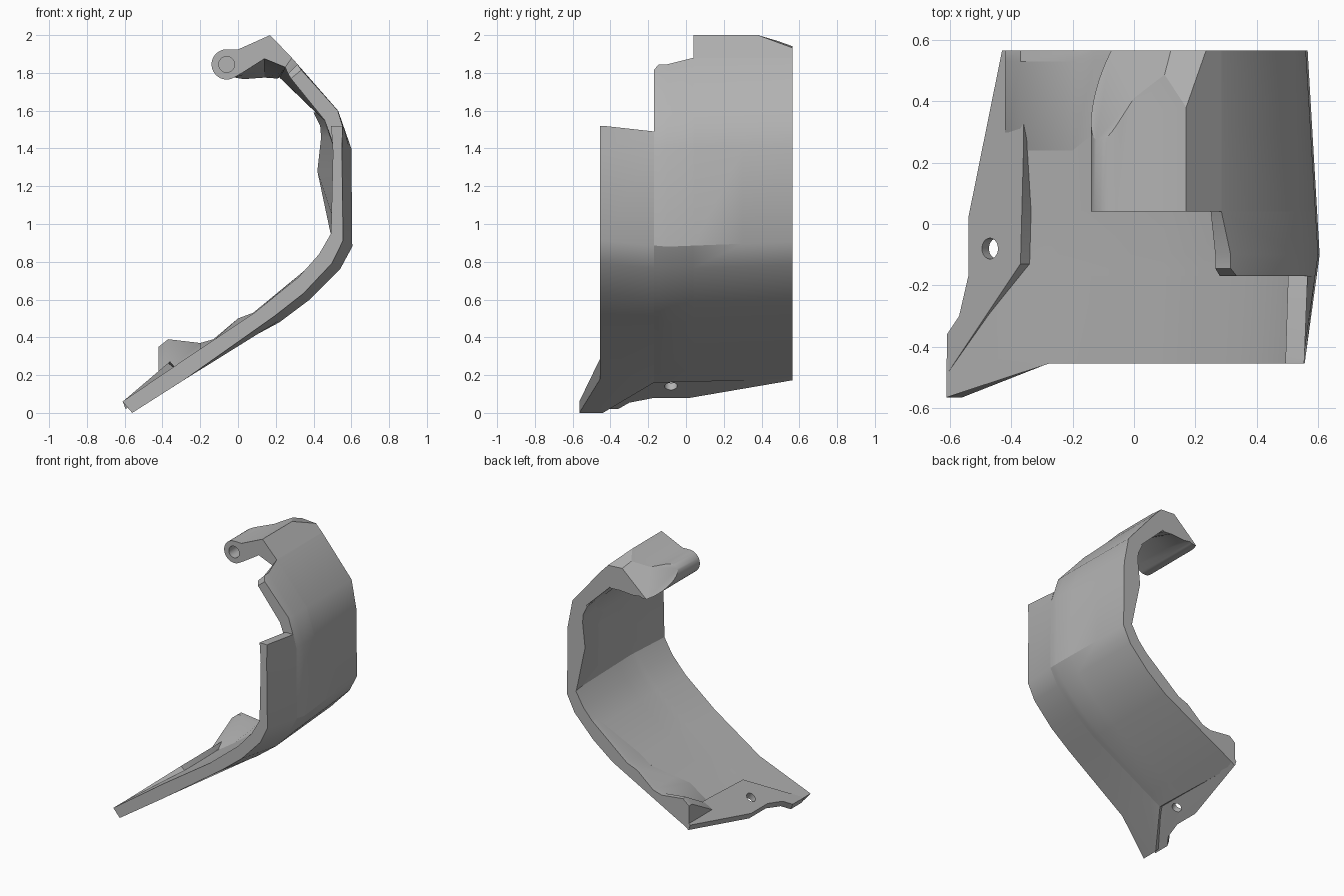
import bpy, bmesh, math
from mathutils import Vector

cube = bpy.data.objects.get("Cube")
if cube:
    bpy.data.objects.remove(cube, do_unlink=True)

grey = bpy.data.materials.new("warm_grey")
grey.use_nodes = True
COLOUR = (0.45, 0.45, 0.45, 1)
grey.diffuse_color = COLOUR
grey.node_tree.nodes["Principled BSDF"].inputs["Base Color"].default_value = COLOUR


def finish(bm, name):
    bmesh.ops.recalc_face_normals(bm, faces=bm.faces)
    mesh = bpy.data.meshes.new(name)
    bm.to_mesh(mesh)
    bm.free()
    mesh.materials.append(grey)
    obj = bpy.data.objects.new(name, mesh)
    bpy.context.collection.objects.link(obj)
    return obj


def loft(rings):
    """Closed solid through rings with equal point counts."""
    bm = bmesh.new()
    rows = [[bm.verts.new(p) for p in ring] for ring in rings]
    n = len(rows[0])
    for a, b in zip(rows, rows[1:]):
        for i in range(n):
            j = (i + 1) % n
            bm.faces.new((a[i], a[j], b[j], b[i]))
    bm.faces.new(rows[0])
    bm.faces.new(rows[-1][::-1])
    return bm


def smooth(obj, angle=28):
    bpy.ops.object.select_all(action="DESELECT")
    obj.select_set(True)
    bpy.context.view_layer.objects.active = obj
    bpy.ops.object.shade_smooth_by_angle(angle=math.radians(angle))


def drill(obj, centre, axis, radius, depth):
    """Cut a round hole and discard the cutter."""
    rot = Vector(axis).to_track_quat("Z", "Y").to_euler()
    bpy.ops.mesh.primitive_cylinder_add(vertices=32, radius=radius, depth=depth,
                                        location=centre, rotation=rot)
    cutter = bpy.context.object
    cutter.name = "hole_cutter"
    cutter.hide_render = True
    cutter.data.materials.append(grey)
    mod = obj.modifiers.new("hole", "BOOLEAN")
    mod.operation, mod.object, mod.solver = "DIFFERENCE", cutter, "EXACT"
    bpy.context.view_layer.objects.active = obj
    bpy.ops.object.modifier_apply(modifier=mod.name)
    bpy.data.objects.remove(cutter, do_unlink=True)


def interp(v, table):
    for (a, fa), (b, fb) in zip(table, table[1:]):
        if v <= b:
            return fa + (fb - fa) * max(0, (v - a) / (b - a))
    return table[-1][1]


FRONT, NOTCH, STEP, BACK = -0.455, -0.17, 0.04, 0.565

# Shell cross-section, running up from the lower plate
OUTER = [(0.22, 0.48), (0.38, 0.6), (0.54, 0.76), (0.605, 0.88), (0.6, 1.4)]
INNER = [(0.1, 0.53), (0.34, 0.72), (0.45, 0.84), (0.515, 0.95), (0.525, 1.38)]
UPPER_OUT, UPPER_IN = (0.53, 1.6), (0.46, 1.55)


def inner_z(x):
    return 0.06 + 0.667 * (x + 0.61)


def shell_ring(y, top_out, top_in, tall):
    bulge = interp(y, [(FRONT, -0.05), (-0.1, 0), (BACK, -0.04)])
    # the underside ends in a shallow step that fades out at the rear
    x0 = interp(y, [(-0.44, -0.56), (NOTCH, -0.37), (BACK, -0.41)])
    z0 = interp(y, [(-0.44, 0), (NOTCH, 0.16), (BACK, 0.178)])
    x1 = -0.27
    z1 = interp(x1, [(x0, z0), OUTER[0]])
    xi = x0 - interp(y, [(NOTCH, 0.05), (BACK, 0.01)])
    out = [(x0, z0), (x1, z1)] + OUTER
    inn = [(xi, inner_z(xi)), (x1, inner_z(x1))] + INNER
    if tall:
        out.append(UPPER_OUT)
        inn.append(UPPER_IN)

    def place(x, z, amount, lift):
        # the lower corner sweeps forward into a point
        sweep = 0.38 * max(0, -0.27 - x) if y == FRONT else 0
        weight = interp(z, [(0, 0), (0.9, 1), (1.4, 1), (1.65, 0)])
        rise = interp(z, [(0.2, 0), (0.48, lift), (0.88, lift)]) if z < 1 else 0
        return (x + amount * weight, max(-BACK, y - sweep), z - amount * rise)

    return ([place(x, z, bulge, 0.65) for x, z in out + [top_out]]
            + [place(x, z, bulge * 0.45, 0) for x, z in [top_in] + inn[::-1]])


# Three shell pieces, each with its own upper edge
low_front = ((0.58, 1.52), (0.505, 1.52))
low_notch = ((0.572, 1.49), (0.505, 1.49))
mid_notch = ((0.335, 1.815), (0.28, 1.77))
mid_shoulder = ((0.315, 1.845), (0.265, 1.795))
full_top = ((0.285, 1.88), (0.25, 1.83))
back_top = ((0.285, 1.88), (0.22, 1.775))
pieces = {
    "shell_front": [(FRONT, low_front), (-0.44, low_front), (NOTCH, low_notch)],
    "shell_middle": [(NOTCH, mid_notch), (-0.145, mid_shoulder),
                     (-0.1, mid_shoulder), (STEP, full_top)],
    "shell_rear": [(STEP, full_top), (0.3, back_top), (BACK, back_top)],
}
for name, stations in pieces.items():
    smooth(finish(loft([shell_ring(y, *top, name != "shell_front")
                        for y, top in stations]), name))

# Hook with a rounded hinge end
PIN = Vector((-0.06, 1.845))


def hook_ring(y, under):
    pts = [(0.0, 1.924), (0.17, 2.0), (0.285, 1.88), (0.28, 1.82)] + under
    for i in range(21):
        a = math.radians(-60 - 210 * i / 20)
        pts.append((PIN.x + 0.08 * math.cos(a), PIN.y + 0.08 * math.sin(a)))
    return [(x, y, z) for x, z in pts]


hook = loft([hook_ring(STEP, [(0.25, 1.83), (0.14, 1.875), (0.03, 1.805)]),
             hook_ring(0.36, [(0.23, 1.8), (0.14, 1.84), (0.03, 1.79)]),
             hook_ring(BACK, [(0.21, 1.77), (0.14, 1.775), (0.03, 1.767)])])
# Slanted cuts across the rear of the hook
for co, no in (((0.1, 0.49, 1.967), (-0.9, 0.59, 1)), ((0.17, 0.38, 2), (0.07, 0.34, 1))):
    bmesh.ops.bisect_plane(hook, geom=hook.verts[:] + hook.edges[:] + hook.faces[:],
                           plane_co=co, plane_no=no, clear_outer=True)
    bmesh.ops.holes_fill(hook, edges=[e for e in hook.edges if e.is_boundary])
hook = finish(hook, "hinge_hook")
drill(hook, (PIN.x, STEP, PIN.y), (0, 1, 0), 0.042, 0.3)
smooth(hook)

# Side flap with a screw hole
FLAP = [(-0.43, BACK), (-0.54, 0.02), (-0.54, NOTCH), (-0.57, -0.3), (-0.61, -0.36),
        (-0.61, -0.49), (-0.37, -0.13), (-0.36, 0.25), (-0.36, BACK)]


def flap_ring(bottom):
    ring = []
    for x, y in FLAP:
        z = 0.06 + 0.85 * (x + 0.61)
        if bottom:
            z = min(z - 0.04, inner_z(x))
            x += 0.055 if x > -0.4 and y < 0.2 else 0.015
        ring.append((x, y, z))
    return ring


flap = finish(loft([flap_ring(True), flap_ring(False)]), "side_flap")
drill(flap, (-0.46, -0.08, 0.165), (-0.65, 0, 1), 0.034, 0.3)
smooth(flap)

# Raised rib along the rear of the lower plate, narrowing towards the wall
RIB = [(-0.42, 0.35), (-0.37, 0.39), (-0.2, 0.37), (-0.13, 0.39), (0, 0.5),
       (0.08, 0.53), (0.36, 0.76)]
base = [(x, inner_z(x) - 0.01) for x, z in RIB[::-1]]
flush = [(x, inner_z(x) + 0.003) for x, z in RIB]
RIB_START = [(-0.2, 0.24), (0, 0.4)]
smooth(finish(loft([[(x, interp(x, RIB_START), z) for x, z in flush + base],
                    [(x, 0.53, z) for x, z in RIB + base],
                    [(x, BACK, z) for x, z in RIB + base]]), "lower_rear_rib"))

# Raised rib along the rear of the upright wall
WALL = [(0.49, 0.95), (0.42, 1.28), (0.44, 1.46), (0.435, 1.52), (0.4, 1.59)]
wall_flush = [(interp(z, [(1.38, 0.53), (1.55, 0.475), (1.59, 0.44)]), z) for x, z in WALL]
wall_base = [(x + 0.01, z) for x, z in wall_flush[::-1]]
smooth(finish(loft([[(x, 0.22, z) for x, z in wall_flush + wall_base],
                    [(x, BACK, z) for x, z in WALL + wall_base]]), "upper_rear_rib"))
